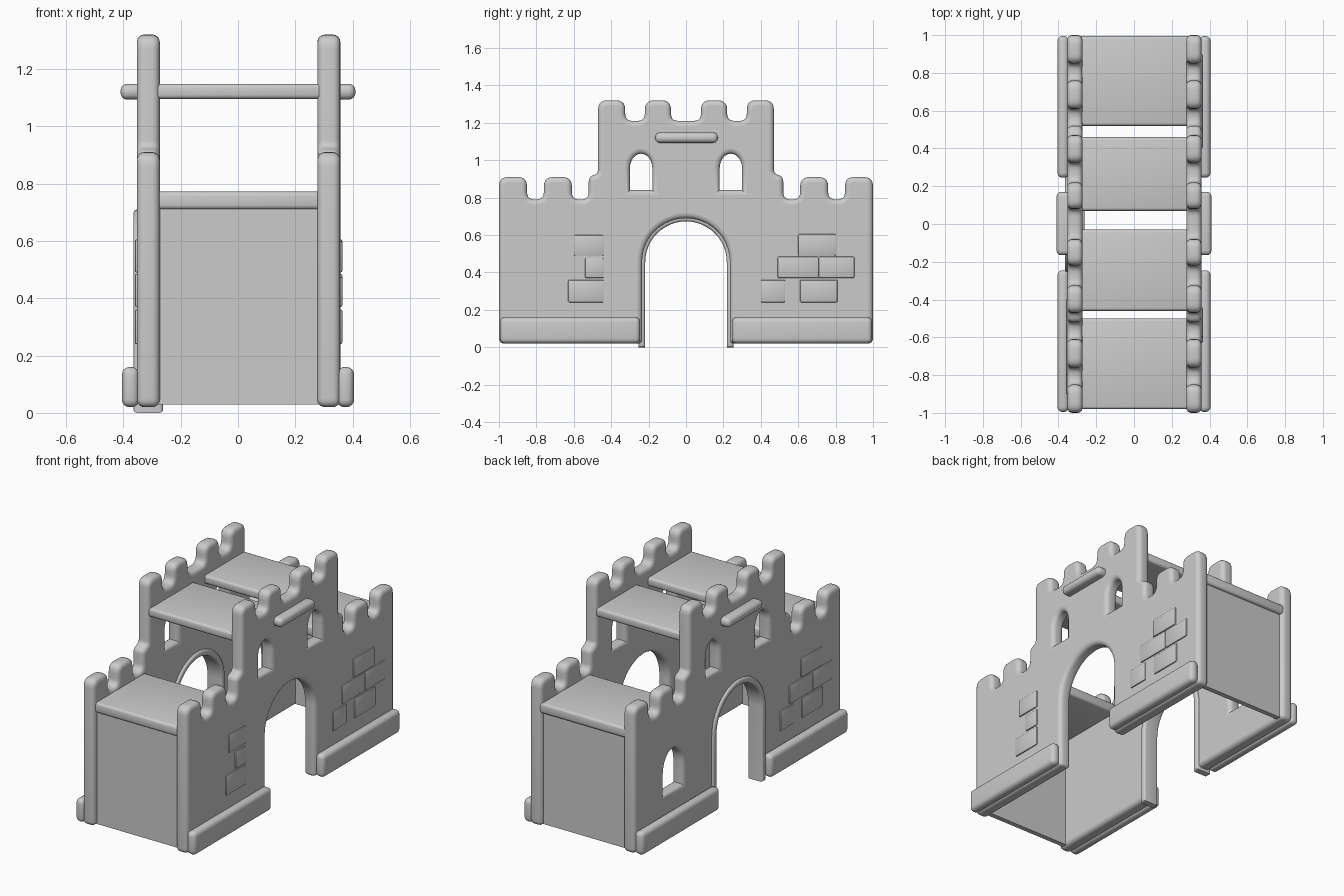
import bpy, bmesh, math
from mathutils import Vector

if "Cube" in bpy.data.objects:
    bpy.data.objects.remove(bpy.data.objects["Cube"])

grey = bpy.data.materials.new("stone_grey")
grey.diffuse_color = (0.6, 0.6, 0.6, 1)
grey.use_nodes = True
grey.node_tree.nodes["Principled BSDF"].inputs["Base Color"].default_value = grey.diffuse_color


def fillet(points, steps=5):
    """Round each (y, z, radius) corner of a closed outline."""
    out = []
    n = len(points)
    for i, (y, z, r) in enumerate(points):
        p = Vector((y, z))
        a = Vector(points[i - 1][:2]) - p
        b = Vector(points[(i + 1) % n][:2]) - p
        r = min(r, a.length * 0.45, b.length * 0.45)
        if r < 0.002:
            out.append(p)
            continue
        s, e = p + a.normalized() * r, p + b.normalized() * r
        for k in range(steps + 1):
            t = k / steps
            out.append(s * (1 - t) ** 2 + p * 2 * t * (1 - t) + e * t * t)
    return out


def finish(ob, name):
    ob.name = name
    ob.data.materials.clear()
    ob.data.materials.append(grey)
    bpy.ops.object.select_all(action='DESELECT')
    ob.select_set(True)
    bpy.context.view_layer.objects.active = ob
    bpy.ops.object.shade_smooth_by_angle(angle=math.radians(40))
    return ob


def plate(name, loops, x, thick, bevel):
    """Round-edged plate in the y-z plane; later loops are holes."""
    cu = bpy.data.curves.new(name, 'CURVE')
    cu.dimensions = '2D'
    cu.fill_mode = 'BOTH'
    cu.extrude = thick / 2 - bevel
    cu.bevel_depth = bevel
    cu.offset = -bevel
    cu.bevel_resolution = 3
    for loop in loops:
        sp = cu.splines.new('POLY')
        sp.points.add(len(loop) - 1)
        for pt, co in zip(sp.points, loop):
            pt.co = (co[0], co[1], 0, 1)
        sp.use_cyclic_u = True
    ob = bpy.data.objects.new(name, cu)
    bpy.context.collection.objects.link(ob)
    ob.location.x = x
    ob.rotation_euler = (math.pi / 2, 0, math.pi / 2)
    bpy.ops.object.select_all(action='DESELECT')
    ob.select_set(True)
    bpy.context.view_layer.objects.active = ob
    bpy.ops.object.convert(target='MESH')
    return finish(bpy.context.object, name)


def box(name, x, y, z, bevel=0.0, segments=4):
    """Box from (min, max) ranges with rounded edges."""
    bm = bmesh.new()
    bmesh.ops.create_cube(bm, size=1)
    for v in bm.verts:
        v.co = [r[0] if c < 0 else r[1] for c, r in zip(v.co, (x, y, z))]
    if bevel:
        bmesh.ops.bevel(bm, geom=bm.edges[:], offset=bevel, segments=segments,
                        profile=0.5, affect='EDGES')
    me = bpy.data.meshes.new(name)
    bm.to_mesh(me)
    bm.free()
    ob = bpy.data.objects.new(name, me)
    bpy.context.collection.objects.link(ob)
    return finish(ob, name)


def arc(r, cz, n=24):
    return [(r * math.cos(math.pi * k / n), cz + r * math.sin(math.pi * k / n))
            for k in range(n + 1)]


def window(cy, z0, z1, w):
    """Arched window outline."""
    h = w / 2
    rise = h * 1.3
    top = [(cy + h * math.cos(math.pi * k / 12),
            z1 - rise + rise * math.sin(math.pi * k / 12)) for k in range(13)]
    return [(cy - h, z0), (cy + h, z0)] + top


# Battlement outline of one half, from the outer foot to the tower centre
half = [(1, .02, .03), (1, .91, .05), (.85, .91, .05), (.85, .79, .04),
        (.76, .79, .04), (.76, .91, .05), (.61, .91, .05), (.61, .79, .04),
        (.52, .79, .04), (.52, .91, .04), (.47, .93, .02),
        (.47, 1.32, .05), (.325, 1.32, .05), (.325, 1.21, .04),
        (.22, 1.21, .04), (.22, 1.32, .05), (.08, 1.32, .05), (.08, 1.21, .04)]
mirrored = [(-y, z, r) for y, z, r in reversed(half)]
doorway = [(y, z, 0) for y, z in reversed(arc(.235, .455))]
outline = fillet(half + mirrored + [(-.235, .02, .02)] + doorway + [(.235, .02, .02)])

# Side walls with tower windows; the left one has an extra low window
upper = [window(s * .24, .84, 1.035, .12) for s in (-1, 1)]
plate("right_wall", [outline] + upper, .317, .08, .026)
plate("left_wall", [outline] + upper + [window(.62, .27, .52, .18)], -.313, .08, .026)

# Raised trim around the left doorway
rim = [(.255, 0)] + arc(.255, .455) + [(-.255, 0), (-.218, 0)] \
    + arc(.218, .455)[::-1] + [(.218, 0)]
plate("doorway_trim", [rim], -.313, .104, .014)

# Base boards and ledges on both outer sides
for side, s in (("right", 1), ("left", -1)):
    x = sorted((s * .345, s * .405))
    box(side + "_front_base_board", x, (-.995, -.245), (.02, .16), .026)
    box(side + "_back_base_board", x, (.245, .995), (.02, .16), .026)
    box(side + "_ledge", sorted((s * .33, s * .41)), (-.165, .17), (1.093, 1.148), .024)

# Raised stones: y range and z range on the right wall
small = [(-.60, -.44, .49, .60), (-.54, -.44, .37, .475), (-.63, -.44, .24, .36)]
large = [(.60, .80, .49, .605), (.49, .71, .37, .485), (.71, .90, .37, .485),
         (.40, .53, .24, .36), (.61, .81, .24, .36)]
for y0, y1, z0, z1 in small + large:
    box("right_stone", (.34, .364), (y0, y1), (z0, z1), .006, 2)
for y0, y1, z0, z1 in large:
    box("left_stone", (-.36, -.336), (-y1, -y0), (z0, z1), .006, 2)

# End panels
for name, y in (("front_panel", (-.97, -.94)), ("back_panel", (.945, .975))):
    box(name, (-.30, .30), y, (.03, .74))

# Roof slabs: low at both ends, high in the tower
for name, y, z in (("front_low_roof", (-.98, -.50), (.71, .772)),
                   ("back_low_roof", (.52, .995), (.71, .772)),
                   ("front_high_roof", (-.46, -.03), (1.095, 1.148)),
                   ("back_high_roof", (.07, .46), (1.095, 1.148))):
    box(name, (-.30, .30), y, z, .015, 3)
